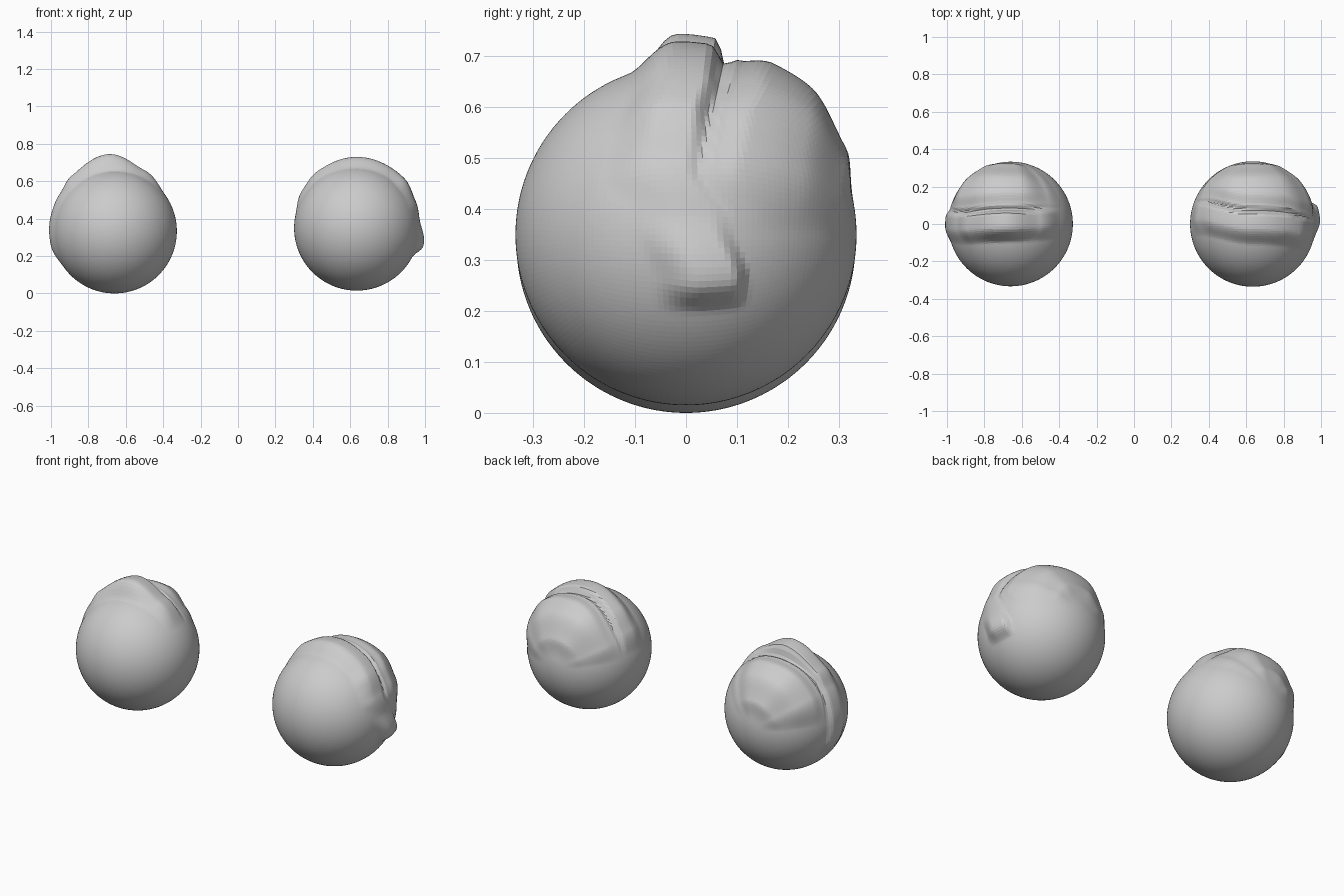
import bpy, bmesh, math

if "Cube" in bpy.data.objects:
    bpy.data.objects.remove(bpy.data.objects["Cube"])


def lerp(points, t):
    """Smooth interpolation through (position, value) pairs."""
    if t <= points[0][0]:
        return points[0][1]
    for (a, u), (b, v) in zip(points, points[1:]):
        if t <= b:
            s = (t - a) / (b - a)
            return u + (v - u) * s * s * (3 - 2 * s)
    return points[-1][1]


def folded_ball(name, centre, radius, out, ridge, crease, back, front_edge):
    """Ball with a ridge over the top, a crease behind it and a raised back lobe.
    Positions around the ball are angles from the outer side (0) over the top (90)."""
    bm = bmesh.new()
    bmesh.ops.create_cube(bm, size=2)
    bmesh.ops.subdivide_edges(bm, edges=bm.edges[:], cuts=43, use_grid_fill=True)
    for v in bm.verts:
        # even out the cube grid, then project onto the sphere
        for i in range(3):
            v.co[i] = math.tan(v.co[i] * math.pi / 4)
        d = v.co.normalized()
        ang = math.degrees(math.atan2(d.z, d.x * out))
        if ang < -120:
            ang += 360
        y = d.y * radius * 1.12
        edge = lerp(crease, ang)
        # ridge cross-section, ahead of the crease
        rise = lerp(ridge, ang) * lerp([(edge - front_edge, 0), (edge - 0.1, 1),
                                        (edge - 0.035, 0.95), (edge + 0.012, 0)], y)
        # back lobe cross-section, behind the crease
        rise += lerp(back, ang) * lerp([(edge - 0.005, 0), (edge + 0.025, 0.5), (edge + 0.09, 0.95),
                                        (0.24, 1), (0.33, 0.5), (0.37, 0)], y)
        v.co = d * (radius + rise)
    me = bpy.data.meshes.new(name)
    bm.to_mesh(me)
    bm.free()
    ob = bpy.data.objects.new(name, me)
    ob.location = centre
    bpy.context.collection.objects.link(ob)
    return ob


# ball on the right, ridge ending in a small nose on the outer side
folded_ball("right_ball", (0.635, 0, 0.35), 0.335, 1,
            ridge=[(-28, 0), (-15, 0.035), (8, 0.004), (25, 0.012), (47, 0.034), (90, 0.045),
                   (125, 0.034), (146, 0.02), (168, 0)],
            crease=[(-30, 0.13), (-15, 0.13), (5, 0.09), (22, 0.03), (40, 0.045), (60, 0.07),
                    (90, 0.08), (145, 0.13)],
            back=[(0, 0), (30, 0.025), (60, 0.045), (110, 0.045), (150, 0.015), (170, 0)],
            front_edge=0.21)

# ball on the left, with a taller ridge
folded_ball("left_ball", (-0.66, 0, 0.333), 0.333, -1,
            ridge=[(-35, 0), (-14, 0.016), (15, 0.018), (35, 0.022), (52, 0.042), (85, 0.08),
                   (116, 0.03), (144, 0)],
            crease=[(-30, 0.1), (0, 0.08), (40, 0.07), (90, 0.085), (140, 0.095)],
            back=[(5, 0), (35, 0.03), (65, 0.05), (100, 0.045), (130, 0.01), (150, 0)],
            front_edge=0.2)
